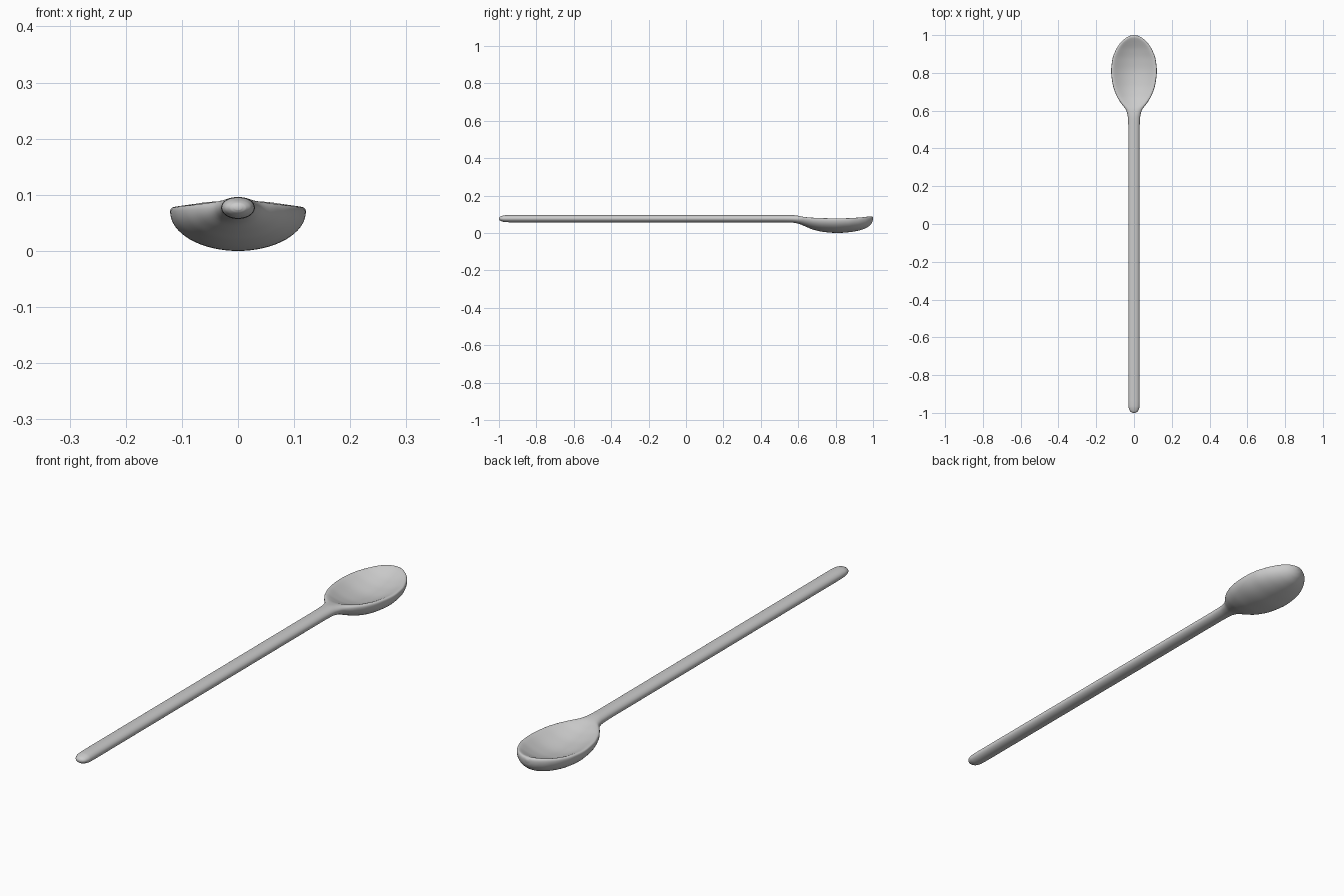
import bpy, bmesh, math

SIDES = 64   # points round each cross-section
STEPS = 5    # slices between neighbouring stations

# y, half width, height of widest line, top rise, bottom height, dish depth, top squareness
stations = [
    (-1.000, 0.006, 0.077, 0.004, 0.073, 0.000, 2),
    (-0.996, 0.015, 0.077, 0.009, 0.068, 0.000, 2),
    (-0.985, 0.024, 0.077, 0.014, 0.062, 0.000, 2.2),
    (-0.965, 0.029, 0.077, 0.018, 0.058, 0.000, 2.3),
    (-0.930, 0.030, 0.077, 0.019, 0.057, 0.000, 2.3),
    ( 0.500, 0.030, 0.077, 0.019, 0.057, 0.000, 2.3),
    ( 0.560, 0.032, 0.077, 0.019, 0.056, 0.000, 2.3),
    ( 0.600, 0.041, 0.076, 0.019, 0.050, 0.003, 3),
    ( 0.640, 0.069, 0.074, 0.019, 0.034, 0.015, 6),
    ( 0.680, 0.093, 0.072, 0.019, 0.018, 0.028, 9),
    ( 0.740, 0.113, 0.071, 0.018, 0.005, 0.040, 12),
    ( 0.810, 0.121, 0.070, 0.018, 0.000, 0.045, 12),
    ( 0.870, 0.115, 0.071, 0.018, 0.004, 0.040, 12),
    ( 0.920, 0.097, 0.072, 0.019, 0.012, 0.030, 11),
    ( 0.960, 0.071, 0.074, 0.019, 0.025, 0.016, 9),
    ( 0.985, 0.043, 0.076, 0.017, 0.042, 0.005, 5),
    ( 0.996, 0.022, 0.077, 0.012, 0.058, 0.001, 3),
    ( 1.000, 0.006, 0.078, 0.004, 0.073, 0.000, 2),
]


def slope(k, c):
    """Slope of column c at station k without overshoot."""
    def secant(i):
        a, b = stations[i], stations[i + 1]
        return (b[c] - a[c]) / (b[0] - a[0])
    if k == 0:
        return secant(0)
    if k == len(stations) - 1:
        return secant(k - 1)
    s, t = secant(k - 1), secant(k)
    return 2 * s * t / (s + t) if s * t > 0 else 0.0


def blend(k, t):
    """Smooth in-between station."""
    a, b = stations[k], stations[k + 1]
    h = b[0] - a[0]
    out = [a[0] + t * h]
    for c in range(1, 7):
        out.append((2*t**3 - 3*t**2 + 1) * a[c] + (t**3 - 2*t**2 + t) * h * slope(k, c)
                   + (3*t**2 - 2*t**3) * b[c] + (t**3 - t**2) * h * slope(k + 1, c))
    return out


def section(y, w, mid, rise, bottom, dish, square):
    """Rounded section: curved underside, hollowed top."""
    pts = []
    for i in range(SIDES):
        a = 2 * math.pi * i / SIDES
        u, s = math.cos(a), math.sin(a)
        if s >= 0:
            z = mid + rise * max(0, 1 - abs(u) ** square) ** 0.5 - dish * (1 - u * u)
        else:
            z = mid - (mid - bottom) * -s
        pts.append((w * u, y, z))
    return pts


# spoon: handle and bowl lofted as one skin
bm = bmesh.new()
slices = [blend(k, i / STEPS) for k in range(len(stations) - 1) for i in range(STEPS)]
slices.append(stations[-1])
rings = [[bm.verts.new(p) for p in section(*s)] for s in slices]
for r, q in zip(rings, rings[1:]):
    for i in range(SIDES):
        j = (i + 1) % SIDES
        bm.faces.new((r[i], r[j], q[j], q[i]))
bm.faces.new(rings[0])
bm.faces.new(rings[-1])
bmesh.ops.recalc_face_normals(bm, faces=bm.faces)
for f in bm.faces:
    f.smooth = True

mesh = bpy.data.meshes.new("spoon")
bm.to_mesh(mesh)
bm.free()
spoon = bpy.data.objects.new("spoon", mesh)
bpy.context.collection.objects.link(spoon)
